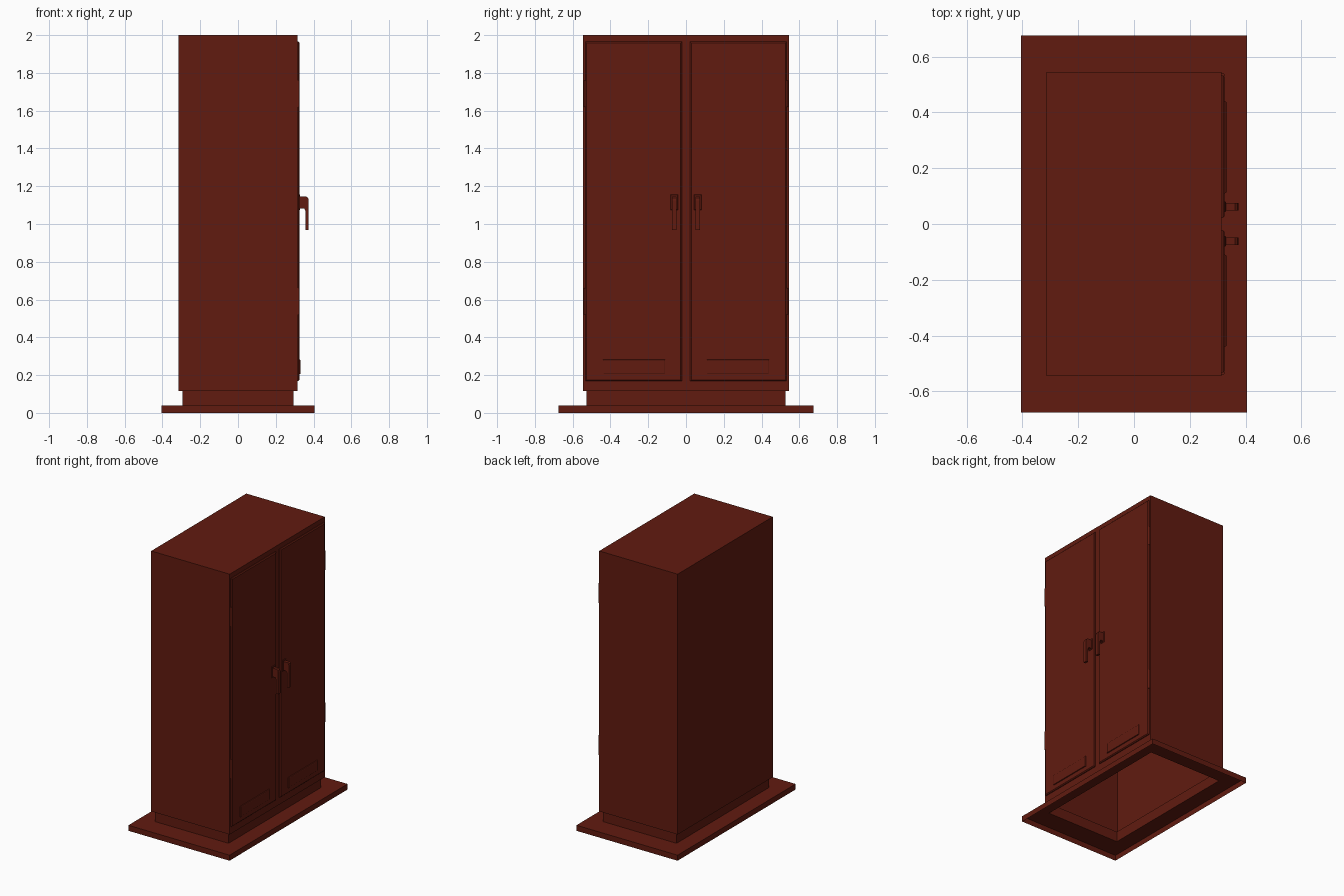
import bpy
import bmesh
from mathutils import Matrix, Vector

if "Cube" in bpy.data.objects:
    bpy.data.objects.remove(bpy.data.objects["Cube"])

paint = bpy.data.materials.new("dark_red_paint")
paint.diffuse_color = (0.12, 0.011, 0.005, 1)
paint.use_nodes = True
paint.node_tree.nodes["Principled BSDF"].inputs["Base Color"].default_value = paint.diffuse_color


def finish(name, bm):
    bmesh.ops.recalc_face_normals(bm, faces=bm.faces)
    mesh = bpy.data.meshes.new(name)
    bm.to_mesh(mesh)
    bm.free()
    mesh.materials.append(paint)
    ob = bpy.data.objects.new(name, mesh)
    bpy.context.collection.objects.link(ob)
    return ob


def box(name, x, y, z, bevel=0.0, segments=1):
    """Box from ranges; bevel rounds only the edges of its +x face."""
    bm = bmesh.new()
    size = Vector((x[1] - x[0], y[1] - y[0], z[1] - z[0]))
    mid = Vector((sum(x) / 2, sum(y) / 2, sum(z) / 2))
    bmesh.ops.create_cube(bm, size=1, matrix=Matrix.Translation(mid) @ Matrix.Diagonal(size).to_4x4())
    if bevel:
        edges = [e for e in bm.edges if all(v.co.x > mid.x for v in e.verts)]
        bmesh.ops.bevel(bm, geom=edges, offset=bevel, segments=segments, profile=0.5, affect='EDGES')
    return finish(name, bm)


def mirrored(ob):
    """Mirror a part to the other door across y = 0."""
    mod = ob.modifiers.new("mirror", 'MIRROR')
    mod.use_axis = (False, True, False)
    return ob


# Cabinet shell: base slab, plinth and body as one hollow sheet, open below
bm = bmesh.new()
previous = None
for hx, hy, z in [(0.405, 0.675, 0), (0.405, 0.675, 0.04),
                  (0.294, 0.528, 0.04), (0.294, 0.528, 0.115),
                  (0.314, 0.544, 0.115), (0.314, 0.544, 2.0)]:
    ring = [bm.verts.new((sx * hx, sy * hy, z)) for sx, sy in ((-1, -1), (1, -1), (1, 1), (-1, 1))]
    if previous:
        for i in range(4):
            j = (i + 1) % 4
            bm.faces.new((previous[i], previous[j], ring[j], ring[i]))
    previous = ring
bm.faces.new(previous)
finish("cabinet_shell", bm)

# Doors with a small chamfer around the front
mirrored(box("door", (0.312, 0.325), (0.022, 0.533), (0.168, 1.965), 0.006))

# Raised vent covers at the bottom of each door
mirrored(box("vent_cover", (0.323, 0.332), (0.11, 0.44), (0.205, 0.282), 0.006, 2))

# Handle mounting plates
mirrored(box("handle_plate", (0.323, 0.329), (0.043, 0.081), (1.075, 1.155), 0.002))

# Bent lever handles, extruded from a side profile
profile = [(0.325, 1.145), (0.362, 1.145), (0.371, 1.138), (0.374, 1.125),
           (0.374, 0.967), (0.357, 0.967), (0.357, 1.07), (0.351, 1.082), (0.325, 1.082)]
bm = bmesh.new()
face = bm.faces.new([bm.verts.new((x, 0.049, z)) for x, z in profile])
extruded = bmesh.ops.extrude_face_region(bm, geom=[face])
bmesh.ops.translate(bm, vec=(0, 0.026, 0),
                    verts=[g for g in extruded["geom"] if isinstance(g, bmesh.types.BMVert)])
mirrored(finish("handle", bm))

# Hinge barrels on the outer door edges
for label, z in (("lower", 0.59), ("upper", 1.69)):
    bm = bmesh.new()
    bmesh.ops.create_cone(bm, cap_ends=True, segments=12, radius1=0.007, radius2=0.007,
                          depth=0.14, matrix=Matrix.Translation((0.318, 0.534, z)))
    mirrored(finish(label + "_hinge", bm))
